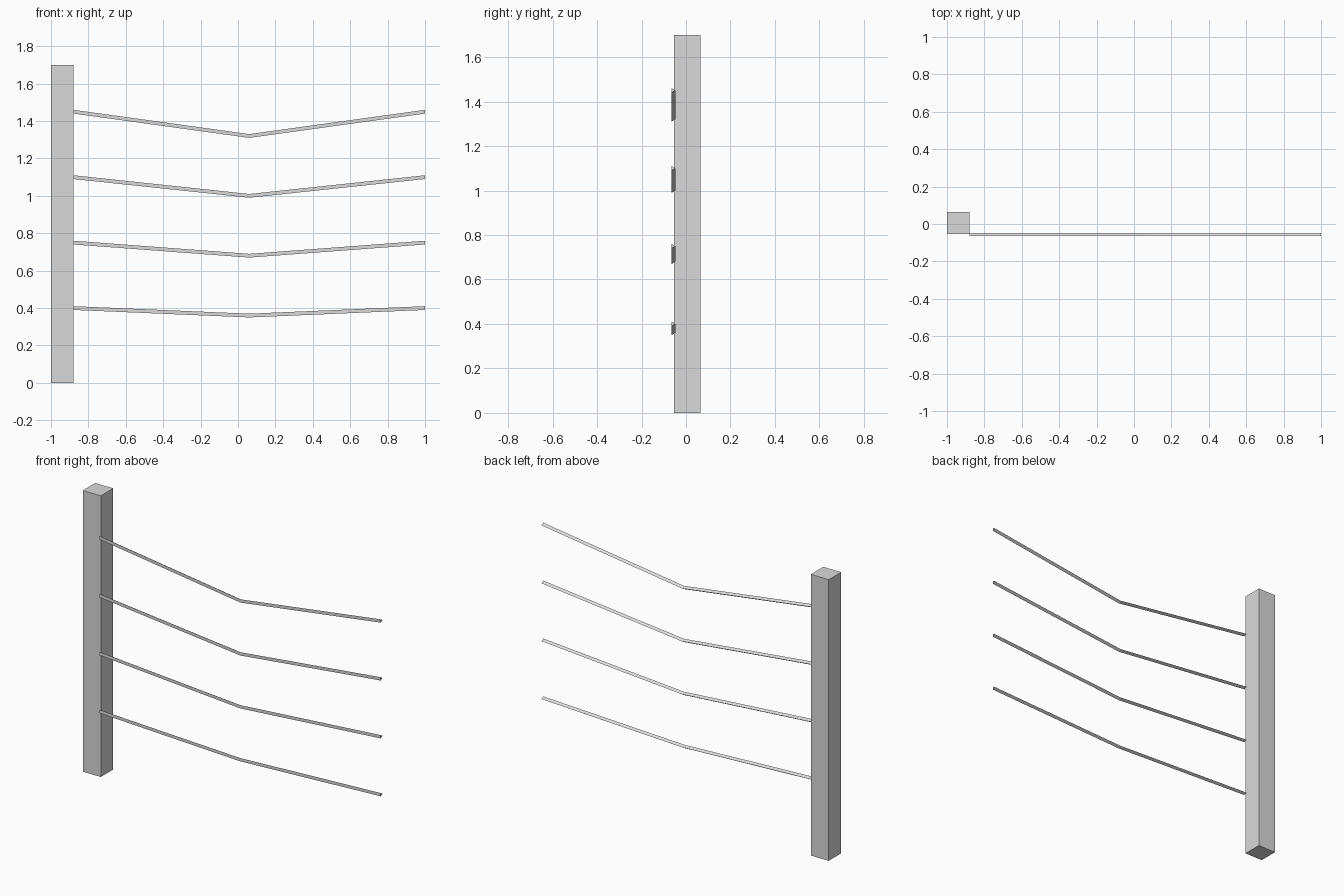
import bpy
import bmesh

if "Cube" in bpy.data.objects:
    bpy.data.objects.remove(bpy.data.objects["Cube"])

grey = bpy.data.materials.new("plain_grey")
grey.diffuse_color = (0.7, 0.7, 0.7, 1.0)
grey.use_nodes = True
grey.node_tree.nodes["Principled BSDF"].inputs["Base Color"].default_value = grey.diffuse_color


def finish(name, bm):
    bmesh.ops.recalc_face_normals(bm, faces=bm.faces)
    mesh = bpy.data.meshes.new(name)
    bm.to_mesh(mesh)
    bm.free()
    mesh.materials.append(grey)
    obj = bpy.data.objects.new(name, mesh)
    bpy.context.collection.objects.link(obj)
    return obj


# Square post
X0, X1 = -1.0, -0.88
Y0, Y1 = -0.054, 0.0645
HEIGHT = 1.70
bm = bmesh.new()
bmesh.ops.create_cube(bm, size=1.0)
for v in bm.verts:
    v.co.x = X0 if v.co.x < 0 else X1
    v.co.y = Y0 if v.co.y < 0 else Y1
    v.co.z = 0.0 if v.co.z < 0 else HEIGHT
finish("post", bm)

# Triangular wire section: flat side in front, ridge at the back (y, z offset)
SECTION = [(-0.0645, -0.010), (-0.0645, 0.010), (-0.048, 0.0)]


def wire(name, end_z, mid_z):
    bm = bmesh.new()
    path = [(X1, end_z), (0.06, mid_z), (1.0, end_z)]
    rings = [[bm.verts.new((x, y, z + dz)) for y, dz in SECTION] for x, z in path]
    for a, b in zip(rings, rings[1:]):
        for i in range(3):
            j = (i + 1) % 3
            bm.faces.new((a[i], a[j], b[j], b[i]))
    bm.faces.new(rings[0])
    bm.faces.new(rings[-1])
    finish(name, bm)


# Four wires, sagging more towards the top
for i in range(4):
    wire(f"wire_{i + 1}", 0.40 + 0.35 * i, 0.36 + 0.32 * i)
